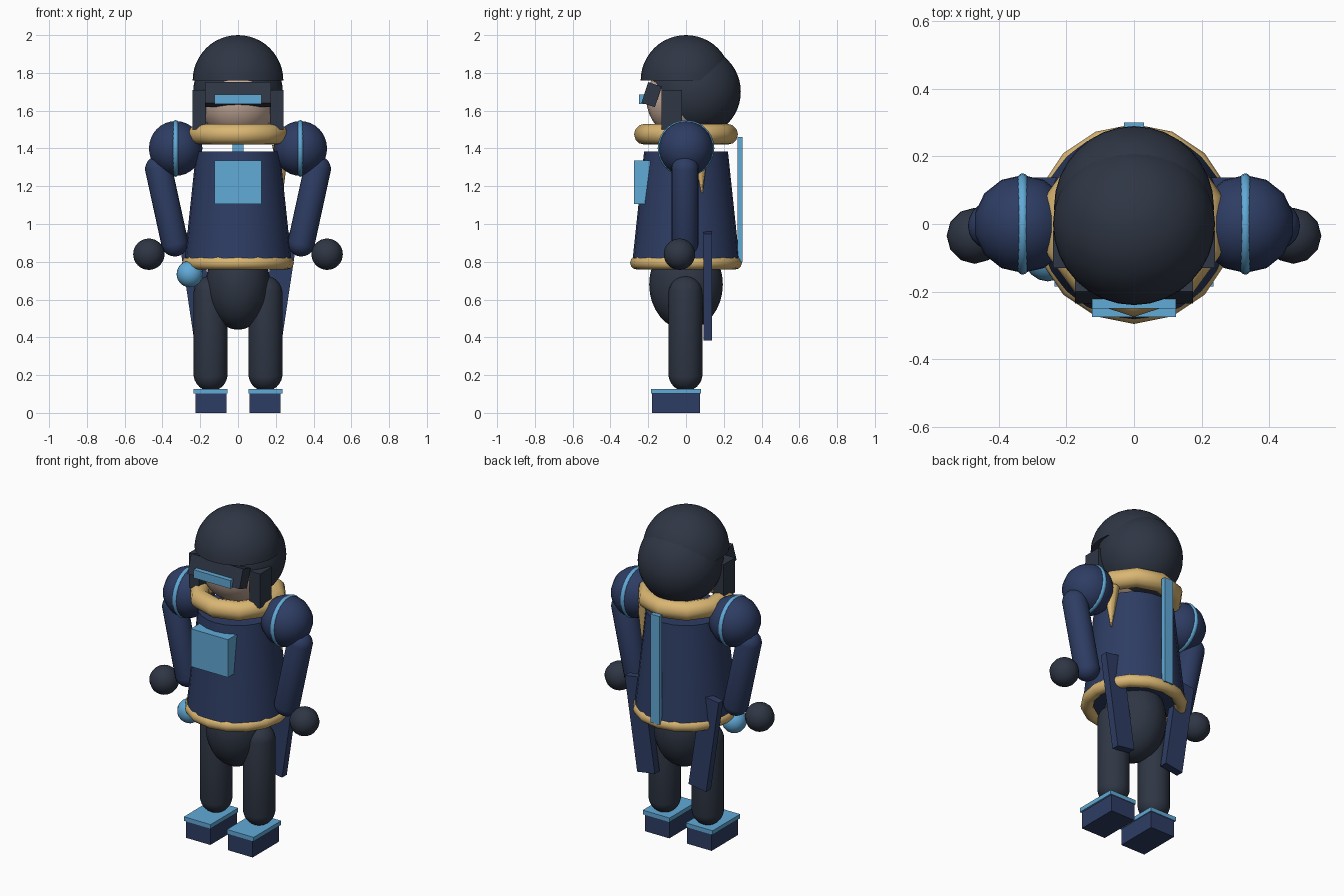
import bpy
import bmesh
from math import radians, sin, cos, pi
from mathutils import Vector, Matrix

if "Cube" in bpy.data.objects:
    bpy.data.objects.remove(bpy.data.objects["Cube"], do_unlink=True)


def material(name, rgb):
    m = bpy.data.materials.new(name)
    m.use_nodes = True
    m.diffuse_color = (*rgb, 1)
    m.node_tree.nodes["Principled BSDF"].inputs["Base Color"].default_value = (*rgb, 1)
    return m


charcoal = material("charcoal", (0.028, 0.037, 0.058))
navy = material("navy", (0.027, 0.046, 0.125))
cyan = material("sky_blue", (0.12, 0.40, 0.68))
gold = material("warm_gold", (0.70, 0.47, 0.17))
skin = material("skin", (0.60, 0.43, 0.34))


def finish(bm, name, mat, smooth=True):
    bmesh.ops.recalc_face_normals(bm, faces=bm.faces)
    mesh = bpy.data.meshes.new(name)
    bm.to_mesh(mesh)
    bm.free()
    mesh.materials.append(mat)
    ob = bpy.data.objects.new(name, mesh)
    bpy.context.collection.objects.link(ob)
    if smooth:
        bpy.ops.object.select_all(action="DESELECT")
        ob.select_set(True)
        bpy.context.view_layer.objects.active = ob
        bpy.ops.object.shade_smooth_by_angle(angle=radians(50))
    return ob


def box(name, mat, x, y, z, tilt=None):
    """Box spanning three (low, high) ranges, optionally tilted about its centre."""
    bm = bmesh.new()
    bmesh.ops.create_cube(bm, size=1)
    size = [hi - lo for lo, hi in (x, y, z)]
    mid = Vector([(lo + hi) / 2 for lo, hi in (x, y, z)])
    rot = Matrix.Rotation(radians(tilt[0]), 4, tilt[1]) if tilt else Matrix()
    bm.transform(Matrix.Translation(mid) @ rot @ Matrix.Diagonal((*size, 1)))
    return finish(bm, name, mat, False)


def ball(name, mat, centre, radii, segs=24, rings=16, dome=False):
    bm = bmesh.new()
    bmesh.ops.create_uvsphere(bm, u_segments=segs, v_segments=rings, radius=1)
    if dome:
        cut = bmesh.ops.bisect_plane(bm, geom=bm.verts[:] + bm.edges[:] + bm.faces[:],
                                     plane_co=(0, 0, 0), plane_no=(0, 0, -1), clear_outer=True)
        rim = [e for e in cut["geom_cut"] if isinstance(e, bmesh.types.BMEdge)]
        if not rim:
            rim = [e for e in bm.edges if e.is_boundary]
        bmesh.ops.holes_fill(bm, edges=rim)
    bm.transform(Matrix.Translation(centre) @ Matrix.Diagonal((*radii, 1)))
    return finish(bm, name, mat)


def frustum(name, mat, low, high, r_low, r_high, segs):
    low, high = Vector(low), Vector(high)
    axis = high - low
    bm = bmesh.new()
    bmesh.ops.create_cone(bm, cap_ends=True, segments=segs, radius1=r_low,
                          radius2=r_high, depth=axis.length)
    rot = axis.to_track_quat("Z", "Y").to_matrix().to_4x4()
    bm.transform(Matrix.Translation((low + high) / 2) @ rot)
    return finish(bm, name, mat)


def capsule(name, mat, low, high, r, segs=20):
    """Sphere split at its equator and stretched along the line low-high."""
    low, high = Vector(low), Vector(high)
    axis = high - low
    bm = bmesh.new()
    bmesh.ops.create_uvsphere(bm, u_segments=segs, v_segments=13, radius=r)
    for v in bm.verts:
        v.co.z += axis.length / 2 * (1 if v.co.z > 0 else -1)
    rot = axis.to_track_quat("Z", "Y").to_matrix().to_4x4()
    bm.transform(Matrix.Translation((low + high) / 2) @ rot)
    return finish(bm, name, mat)


def ring(name, mat, centre, major, minor, segs, turn=Matrix()):
    """Torus whose first corner points to the back."""
    bm = bmesh.new()
    sides = 12
    grid = []
    for i in range(segs):
        a = 2 * pi * i / segs + pi / 2
        row = []
        for j in range(sides):
            b = 2 * pi * j / sides
            d = major + minor * cos(b)
            row.append(bm.verts.new((d * cos(a), d * sin(a), minor * sin(b))))
        grid.append(row)
    for i in range(segs):
        near, far = grid[i], grid[(i + 1) % segs]
        for j in range(sides):
            k = (j + 1) % sides
            bm.faces.new((near[j], far[j], far[k], near[k]))
    bm.transform(Matrix.Translation(centre) @ turn)
    return finish(bm, name, mat)


# Head and helmet
ball("face", skin, (0, 0, 1.66), (0.21, 0.21, 0.21))
ball("helmet_dome", charcoal, (0, 0, 1.76), (0.24, 0.24, 0.24), 32, 24, dome=True)
ball("helmet_back", charcoal, (0, 0.05, 1.70), (0.237, 0.24, 0.24), 32, 24)
box("visor_frame", charcoal, (-0.175, 0.175), (-0.22, -0.145), (1.627, 1.742), (-18, "X"))
box("visor_lens", cyan, (-0.125, 0.125), (-0.25, -0.19), (1.635, 1.685))

# Coat body
frustum("coat", navy, (0, 0, 0.79), (0, 0, 1.385), 0.285, 0.222, 24)
ring("coat_hem", gold, (0, 0, 0.795), 0.26, 0.036, 16)
ring("collar", gold, (0, 0, 1.475), 0.22, 0.055, 10)
box("chest_plate", cyan, (-0.125, 0.125), (-0.275, -0.19), (1.105, 1.335))
box("back_strip", cyan, (-0.03, 0.03), (0.272, 0.3), (0.80, 1.46))
frustum("scarf_tip", gold, (0.235, 0.085, 1.165), (0.225, 0.075, 1.42), 0.004, 0.045, 8)
ball("hips", charcoal, (0, 0, 0.68), (0.17, 0.195, 0.24))
ball("belt_orb", cyan, (-0.255, -0.1, 0.735), (0.07, 0.07, 0.07), 16, 14)

# Paired limbs and trim
across = Matrix.Rotation(pi / 2, 4, "Y")
for side, s in (("left", 1), ("right", -1)):
    def span(a, b):
        return tuple(sorted((s * a, s * b)))

    box(side + "_helmet_guard", charcoal, span(0.17, 0.24), (-0.13, -0.02), (1.50, 1.71))
    ball(side + "_shoulder", navy, (s * 0.33, 0, 1.4), (0.145, 0.145, 0.145), 14, 16)
    ring(side + "_shoulder_band", cyan, (s * 0.33, 0, 1.4), 0.135, 0.015, 28, across)
    capsule(side + "_arm", navy, (s * 0.335, -0.005, 0.9), (s * 0.42, -0.005, 1.29), 0.072)
    ball(side + "_hand", charcoal, (s * 0.472, -0.035, 0.84), (0.083, 0.083, 0.083), 12, 16)
    capsule(side + "_leg", charcoal, (s * 0.145, -0.003, 0.205), (s * 0.145, -0.003, 0.635), 0.09)
    box(side + "_boot", navy, span(0.06, 0.225), (-0.18, 0.075), (0, 0.102))
    box(side + "_boot_trim", cyan, span(0.055, 0.235), (-0.185, 0.08), (0.102, 0.127))
    box(side + "_coat_tail", navy, span(0.155, 0.275), (0.092, 0.138), (0.39, 0.96), (s * 8.5, "Y"))
